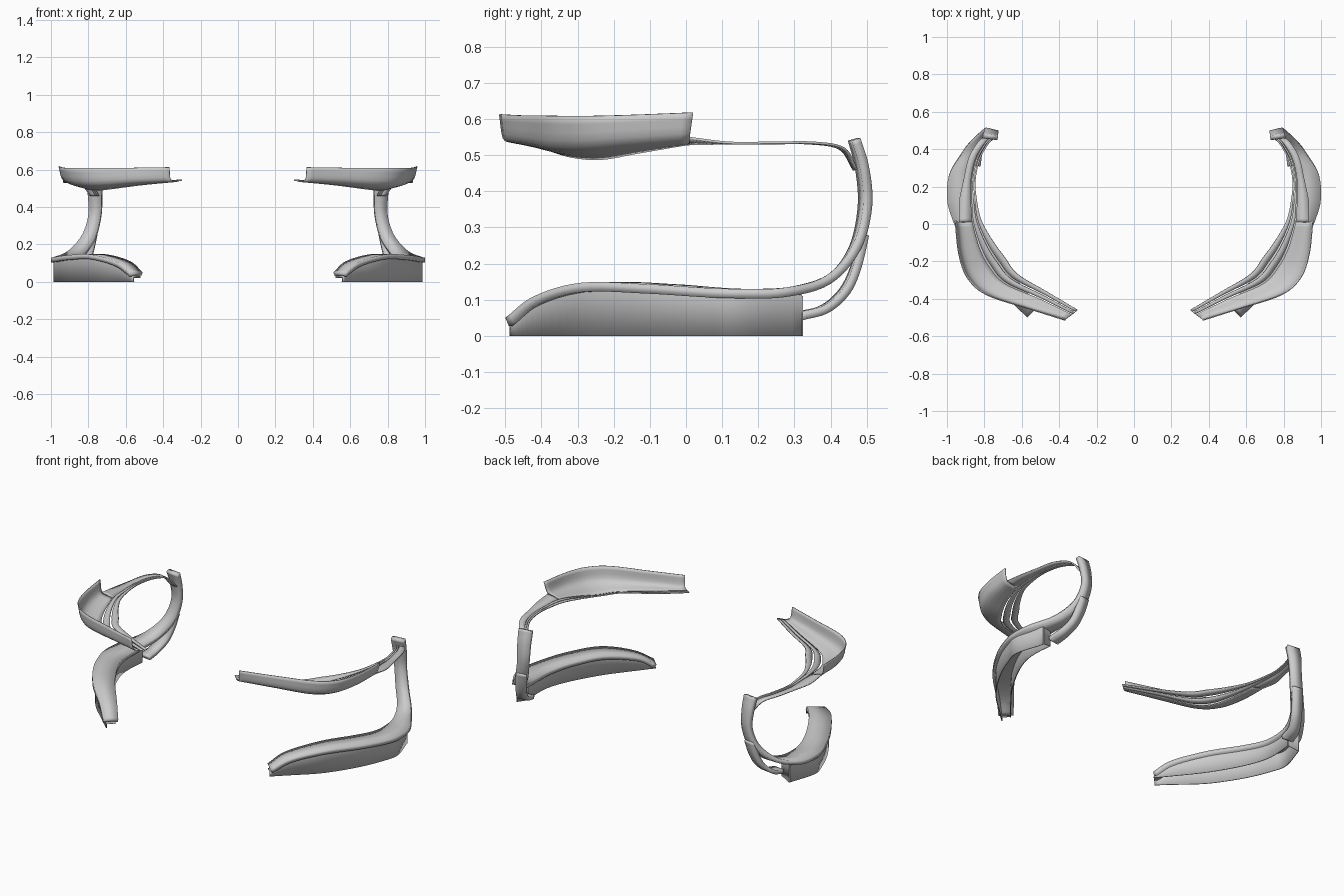
import bpy
from mathutils import Vector

if "Cube" in bpy.data.objects:
    bpy.data.objects.remove(bpy.data.objects["Cube"])


def cat(pts, n):
    """Catmull-Rom samples through a list of points"""
    p = [2 * pts[0] - pts[1]] + list(pts) + [2 * pts[-1] - pts[-2]]
    out = []
    for i in range(1, len(p) - 2):
        a, b, c, d = p[i - 1:i + 3]
        for k in range(n):
            t = k / n
            out.append(0.5 * (2 * b + (c - a) * t + (2 * a - 5 * b + 4 * c - d) * t * t
                              + (3 * b - a - 3 * c + d) * t ** 3))
    out.append(pts[-1].copy())
    return out


def loft(name, rows, thick, offset=1, n=6, across=0, cap=False):
    """Sheet through rows of points, thickened and mirrored to the other side"""
    rows = [[Vector(p) for p in r] for r in rows]
    lines = [cat(list(c), n) for c in zip(*rows)]
    grid = [list(r) for r in zip(*lines)]
    if across:
        grid = [cat(r, across) for r in grid]
    m, k = len(grid), len(grid[0])
    faces = [(i * k + j, (i + 1) * k + j, (i + 1) * k + j + 1, i * k + j + 1)
             for i in range(m - 1) for j in range(k - 1)]
    if cap:
        faces.append(tuple((m - 1) * k + j for j in range(k)))
    me = bpy.data.meshes.new(name)
    me.from_pydata([p for r in grid for p in r], [], faces)
    ob = bpy.data.objects.new(name, me)
    bpy.context.collection.objects.link(ob)
    s = ob.modifiers.new("thickness", 'SOLIDIFY')
    s.thickness, s.offset = thick, offset
    ob.modifiers.new("mirror", 'MIRROR')
    bpy.ops.object.select_all(action='DESELECT')
    ob.select_set(True)
    bpy.context.view_layer.objects.active = ob
    bpy.ops.object.shade_smooth_by_angle(angle=0.6)
    return ob


# lower rail sweeping back and up into the arm: inner edge, outer edge
rail = [
    [(.51, -.44, .05), (.57, -.50, .05)],
    [(.575, -.36, .11), (.655, -.42, .11)],
    [(.70, -.20, .147), (.79, -.29, .147)],
    [(.80, -.03, .143), (.91, -.11, .143)],
    [(.85, .10, .133), (.98, .05, .133)],
    [(.86, .20, .13), (1.0, .15, .13)],
    [(.85, .30, .138), (.985, .27, .133)],
    [(.81, .395, .172), (.91, .385, .165)],
    [(.76, .452, .25), (.835, .46, .25)],
    [(.735, .475, .36), (.80, .49, .36)],
    [(.73, .468, .46), (.803, .482, .46)],
    [(.73, .448, .54), (.81, .458, .54)],
]
loft("rail_and_arm", rail, .026)

# open-bottomed base channel below the rail
base = []
ends = rail[:6] + [[(.85, .30, .138), (.95, .325, .135)]]
for a, b in ends:
    a, b = Vector(a), Vector(b)
    d = (b - a).normalized() * .016
    i, o = a + d, b - d
    top = a.z - .024
    base.append([(i.x, i.y, min(.02, top)), (i.x, i.y, top),
                 (o.x, o.y, top), (o.x, o.y, 0)])
loft("base_channel", base, .006, offset=1, cap=True)

# lower brace from the base to the back of the arm
brace = [
    [(.82, .31, .055), (.89, .32, .055)],
    [(.81, .38, .075), (.875, .39, .075)],
    [(.785, .435, .125), (.845, .445, .125)],
    [(.765, .468, .195), (.825, .475, .195)],
    [(.748, .487, .28), (.81, .495, .28)],
]
loft("brace", brace, .024, offset=0)

# upper wing: inner lip, floor, wall foot, wall top
wing = [
    [(.30, -.46, .545), (.33, -.485, .537), (.36, -.505, .548), (.367, -.515, .613)],
    [(.46, -.365, .532), (.505, -.40, .52), (.555, -.445, .537), (.563, -.453, .610)],
    [(.62, -.27, .530), (.69, -.32, .496), (.765, -.37, .525), (.785, -.38, .609)],
    [(.69, -.18, .530), (.77, -.235, .489), (.865, -.28, .525), (.89, -.29, .608)],
    [(.755, -.09, .530), (.825, -.13, .507), (.915, -.15, .535), (.937, -.16, .611)],
    [(.815, .02, .532), (.865, .01, .531), (.935, .01, .547), (.957, .02, .618)],
]
loft("wing_shell", [r[1:] for r in wing], .005, offset=0, across=4)

# narrow tail joining the wing to the top of the arm
tail = [
    [(.84, .13, .533), (.872, .125, .533), (.935, .12, .534)],
    [(.847, .23, .533), (.872, .23, .533), (.912, .235, .534)],
    [(.825, .34, .533), (.848, .345, .533), (.884, .355, .534)],
    [(.78, .425, .518), (.80, .43, .518), (.835, .437, .518)],
    [(.742, .464, .46), (.762, .468, .46), (.79, .472, .46)],
]
strip = [r[:3] for r in wing] + tail
loft("tail_strip", [r[1:] for r in strip[5:]], .007, offset=0)

# slim ribs along the inner edge, separated by slits
for idx, (u, v) in enumerate([(0, .38), (.5, .88)]):
    rows = []
    for r in strip:
        a, b = Vector(r[0]), Vector(r[1])
        rows.append([a.lerp(b, u), a.lerp(b, (u + v) / 2), a.lerp(b, v)])
    loft("rib_%d" % (idx + 1), rows, .007, offset=0)
